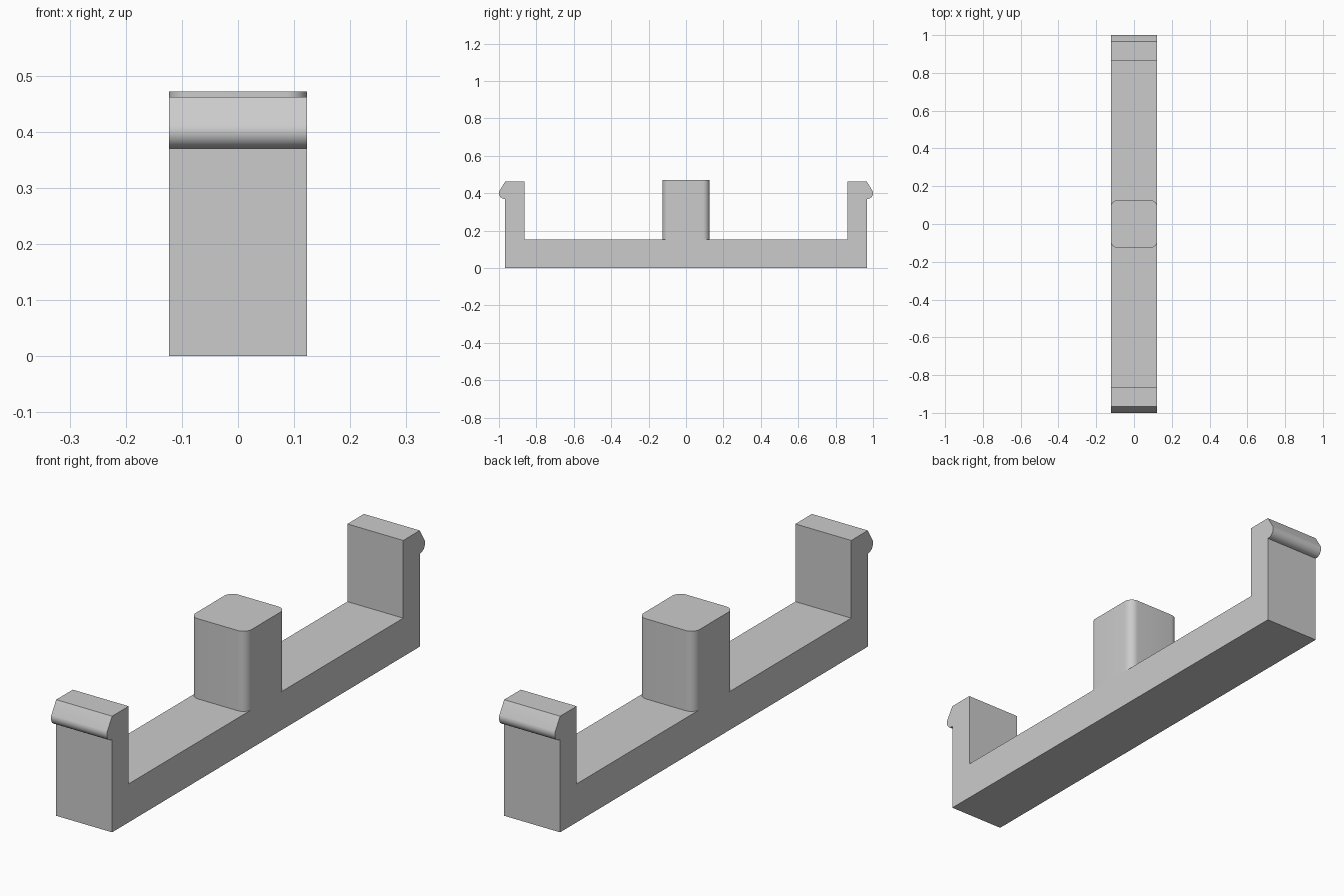
import bpy, bmesh, math
from mathutils import Vector

cube = bpy.data.objects.get("Cube")
if cube:
    bpy.data.objects.remove(cube, do_unlink=True)

HALF_WIDTH = 0.123
BAR_TOP = 0.153
ARM_TOP = 0.462

grey = bpy.data.materials.new("plain grey")
grey.use_nodes = True
colour = (0.6, 0.6, 0.6, 1)
grey.diffuse_color = colour
grey.node_tree.nodes["Principled BSDF"].inputs["Base Color"].default_value = colour


def arc(cx, cy, r, start, end, steps):
    """Points along a circular arc, angles in degrees."""
    angles = [math.radians(start + (end - start) * i / steps) for i in range(steps + 1)]
    return [(cx + r * math.cos(a), cy + r * math.sin(a)) for a in angles]


def extrude(name, points, offset):
    """Solid made by sweeping a closed outline along an offset."""
    bm = bmesh.new()
    face = bm.faces.new([bm.verts.new(p) for p in points])
    result = bmesh.ops.extrude_face_region(bm, geom=[face])
    moved = [v for v in result["geom"] if isinstance(v, bmesh.types.BMVert)]
    bmesh.ops.translate(bm, verts=moved, vec=Vector(offset))
    bmesh.ops.recalc_face_normals(bm, faces=bm.faces)
    mesh = bpy.data.meshes.new(name)
    bm.to_mesh(mesh)
    bm.free()
    mesh.materials.append(grey)
    obj = bpy.data.objects.new(name, mesh)
    bpy.context.collection.objects.link(obj)
    bpy.ops.object.select_all(action="DESELECT")
    obj.select_set(True)
    bpy.context.view_layer.objects.active = obj
    bpy.ops.object.shade_smooth_by_angle(angle=math.radians(25))
    return obj


# Clip bar: base, upright arms and rounded snap hooks in one side profile
hook = arc(0.97, 0.4, 0.03, -90, 25, 12)
half = [(0.967, 0), (0.967, 0.37)] + hook + [
    (0.967, ARM_TOP), (0.863, ARM_TOP), (0.863, BAR_TOP)]
outline = half + [(-y, z) for y, z in reversed(half)]
extrude("clip_bar", [(-HALF_WIDTH, y, z) for y, z in outline],
        (2 * HALF_WIDTH, 0, 0))

# Centre post: rounded square block standing on the bar
radius = 0.036
cx, cy = HALF_WIDTH - radius, 0.126 - radius
corners = [(cx, cy), (-cx, cy), (-cx, -cy), (cx, -cy)]
post = []
for i, (x, y) in enumerate(corners):
    post += arc(x, y, radius, 90 * i, 90 * (i + 1), 10)
extrude("centre_post", [(x, y, BAR_TOP) for x, y in post],
        (0, 0, 0.472 - BAR_TOP))
